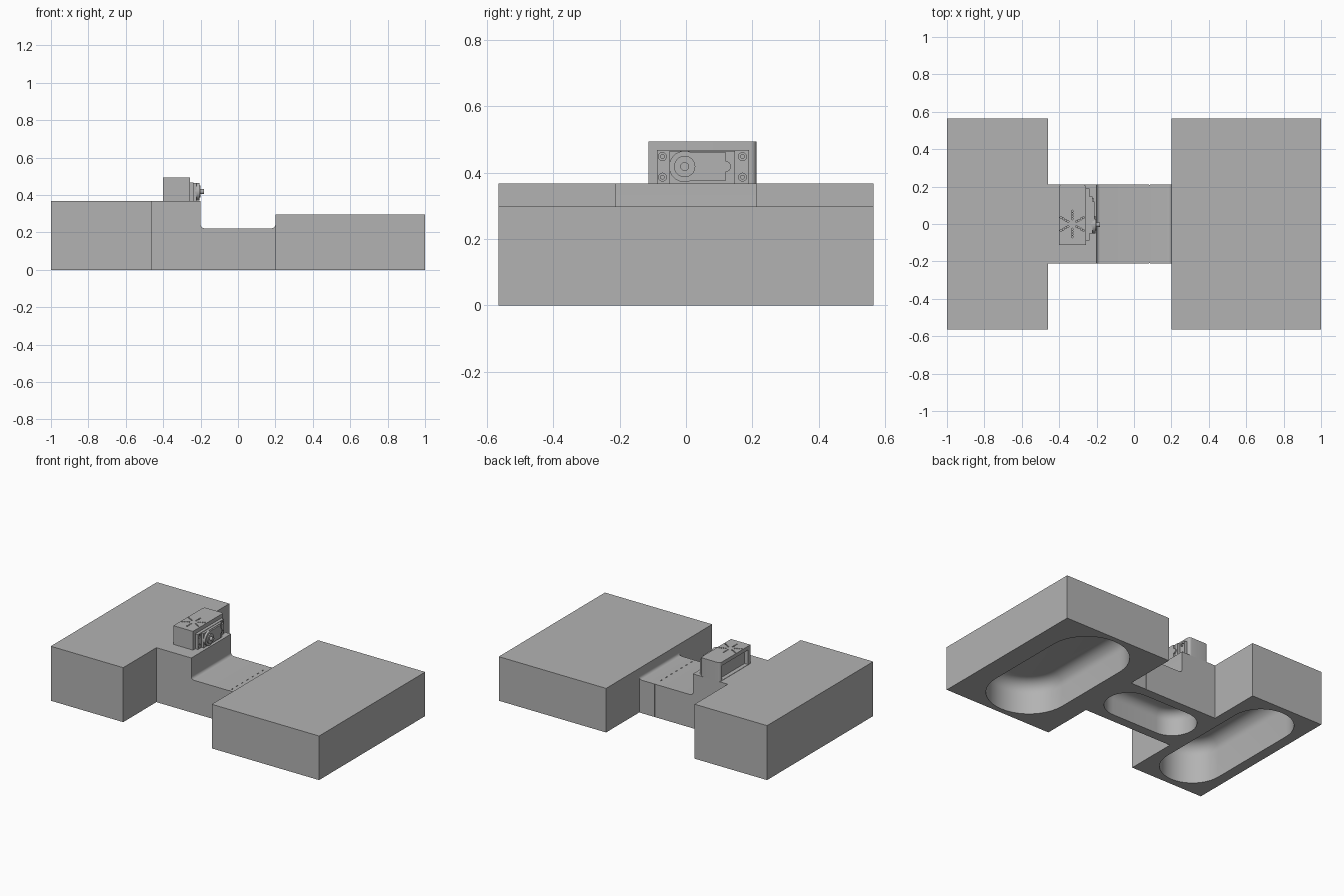
import bpy
import bmesh
from math import sin, cos, pi, radians
from mathutils import Matrix

old = bpy.data.objects.get("Cube")
if old:
    bpy.data.objects.remove(old)

grey = bpy.data.materials.new("plain_grey")
grey.use_nodes = True
COLOUR = (0.45, 0.45, 0.45, 1)
grey.diffuse_color = COLOUR
grey.node_tree.nodes["Principled BSDF"].inputs["Base Color"].default_value = COLOUR


def finish(name, bm):
    bmesh.ops.recalc_face_normals(bm, faces=bm.faces)
    mesh = bpy.data.meshes.new(name)
    bm.to_mesh(mesh)
    bm.free()
    mesh.materials.append(grey)
    obj = bpy.data.objects.new(name, mesh)
    bpy.context.collection.objects.link(obj)
    return obj


def add_box(bm, x, y, z):
    size = [b - a for a, b in (x, y, z)]
    mid = [(a + b) / 2 for a, b in (x, y, z)]
    bmesh.ops.create_cube(bm, size=1, matrix=Matrix.Translation(mid) @ Matrix.Diagonal((*size, 1)))


def box(name, x, y, z):
    bm = bmesh.new()
    add_box(bm, x, y, z)
    return finish(name, bm)


def add_rod(bm, centre, radius, depth, axis="Z", sides=32):
    turn = Matrix.Rotation(radians(90), 4, "Y") if axis == "X" else Matrix()
    bmesh.ops.create_cone(bm, cap_ends=True, segments=sides, radius1=radius, radius2=radius,
                          depth=depth, matrix=Matrix.Translation(centre) @ turn)


def prism(name, points, direction):
    """Extrude a closed outline along a direction."""
    bm = bmesh.new()
    face = bm.faces.new([bm.verts.new(p) for p in points])
    new = bmesh.ops.extrude_face_region(bm, geom=[face])["geom"]
    bmesh.ops.translate(bm, vec=direction, verts=[v for v in new if isinstance(v, bmesh.types.BMVert)])
    return finish(name, bm)


def stadium(half, r, along_y, steps=20):
    pts = []
    for end in (0, 1):
        for i in range(steps + 1):
            a = pi * (i / steps + end) - pi / 2
            p = (half * (1 - 2 * end) + r * cos(a), r * sin(a))
            pts.append((-p[1], p[0]) if along_y else p)
    return pts


def cavity(cx, half, r, depth, fillet, along_y):
    """Cutter: pill-shaped pocket with a rounded floor."""
    levels = [(0, -0.05)]
    for i in range(9):
        a = pi / 2 * i / 8
        levels.append((fillet * (1 - cos(a)), depth - fillet + fillet * sin(a)))
    bm = bmesh.new()
    rings = [[bm.verts.new((cx + x, y, z)) for x, y in stadium(half, r - inset, along_y)]
             for inset, z in levels]
    for low, high in zip(rings, rings[1:]):
        for i in range(len(low)):
            bm.faces.new((low[i - 1], low[i], high[i], high[i - 1]))
    bm.faces.new(rings[0])
    bm.faces.new(rings[-1])
    return finish("pocket_cutter", bm)


def cut(obj, cutter):
    cutter.hide_render = True
    mod = obj.modifiers.new("cut", "BOOLEAN")
    mod.operation = "DIFFERENCE"
    mod.solver = "EXACT"
    mod.object = cutter
    bpy.context.view_layer.objects.active = obj
    bpy.ops.object.modifier_apply(modifier=mod.name)
    bpy.data.objects.remove(cutter)


parts = []

# End blocks with hollow undersides
tall_block = box("tall_block", (-1, -0.46), (-0.565, 0.565), (0, 0.367))
cut(tall_block, cavity(-0.73, 0.32, 0.2, 0.27, 0.08, True))
low_block = box("low_block", (0.2, 1), (-0.565, 0.565), (0, 0.297))
cut(low_block, cavity(0.6, 0.27, 0.26, 0.22, 0.08, True))
parts += [tall_block, low_block]

# Stepped bridge, rounded where the deck meets its walls
TOP, DECK, FIL = 0.367, 0.222, 0.02
outline = [(-0.46, 0), (0.2, 0), (0.2, DECK + FIL)]
arc = [(cos(pi / 2 * i / 6), sin(pi / 2 * i / 6)) for i in range(7)]
outline += [(0.2 - FIL + FIL * c, DECK + FIL - FIL * s) for c, s in arc[1:]]
outline += [(-0.2 + FIL - FIL * c, DECK + FIL - FIL * s) for c, s in reversed(arc)]
outline += [(-0.2, TOP), (-0.46, TOP)]
bridge = prism("bridge", [(x, -0.212, z) for x, z in outline], (0, 0.424, 0))
cut(bridge, cavity(-0.13, 0.17, 0.15, 0.16, 0.06, False))

# Seam notches on both bridge sides and a row of pin marks in the deck
bm = bmesh.new()
for side in (-0.212, 0.212):
    add_box(bm, (0.08, 0.086), (side - 0.003, side + 0.003), (-0.01, 0.23))
for i in range(7):
    y = -0.18 + i * 0.054
    add_box(bm, (0.081, 0.086), (y - 0.009, y + 0.009), (DECK - 0.004, DECK + 0.01))
cut(bridge, finish("seam_cutter", bm))
parts.append(bridge)

# Motor housing with rounded corners on the back end
R = 0.018
x0, x1, y0, y1 = -0.402, -0.257, -0.113, 0.212
foot = [(x0, y0), (x1, y0)]
foot += [(x1 - R + R * c, y1 - R + R * s) for c, s in arc]
foot += [(x0 + R - R * c, y1 - R + R * s) for c, s in reversed(arc)]
housing = prism("motor_housing", [(x, y, TOP) for x, y in foot], (0, 0, 0.126))
bm = bmesh.new()
add_box(bm, (-0.42, -0.375), (-0.088, 0.19), (TOP + 0.002, 0.468))
cut(housing, finish("back_recess_cutter", bm))

# Star of small holes in the housing top
bm = bmesh.new()
for arm in range(6):
    a = pi / 2 + arm * pi / 3
    for r in (0.027, 0.041, 0.055, 0.069):
        add_rod(bm, (-0.33 + r * cos(a), r * sin(a), 0.493), 0.005, 0.02, sides=10)
cut(housing, finish("star_hole_cutter", bm))
parts.append(housing)

# Motor flange with four screw holes
flange = box("motor_flange", (-0.26, -0.237), (-0.088, 0.19), (TOP, 0.467))
bm = bmesh.new()
for y in (-0.071, 0.17):
    for z in (0.386, 0.448):
        add_rod(bm, (-0.237, y, z), 0.012, 0.03, "X", 20)
cut(flange, finish("screw_hole_cutter", bm))
bm = bmesh.new()
for y in (-0.071, 0.17):
    for z in (0.386, 0.448):
        add_rod(bm, (-0.246, y, z), 0.007, 0.012, "X", 16)
parts += [flange, finish("flange_screws", bm)]

# Motor front: case, gear cover, boss and output shaft
parts.append(box("motor_case", (-0.24, -0.221), (-0.05, 0.147), (TOP, 0.464)))
parts.append(box("gear_cover", (-0.23, -0.211), (0, 0.119), (0.374, 0.461)))
bm = bmesh.new()
add_rod(bm, (-0.222, 0.119, 0.418), 0.016, 0.018, "X")
parts.append(finish("gear_cover_tip", bm))
for name, radius, end in (("round_boss", 0.047, -0.207), ("shaft_collar", 0.032, -0.2),
                          ("output_shaft", 0.013, -0.183)):
    bm = bmesh.new()
    add_rod(bm, ((end - 0.23) / 2, -0.004, 0.418), radius, end + 0.23, "X")
    parts.append(finish(name, bm))

# Smooth the round surfaces and keep the edges crisp
bpy.ops.object.select_all(action="DESELECT")
for obj in parts:
    obj.select_set(True)
bpy.context.view_layer.objects.active = parts[0]
bpy.ops.object.shade_smooth_by_angle(angle=radians(30))
